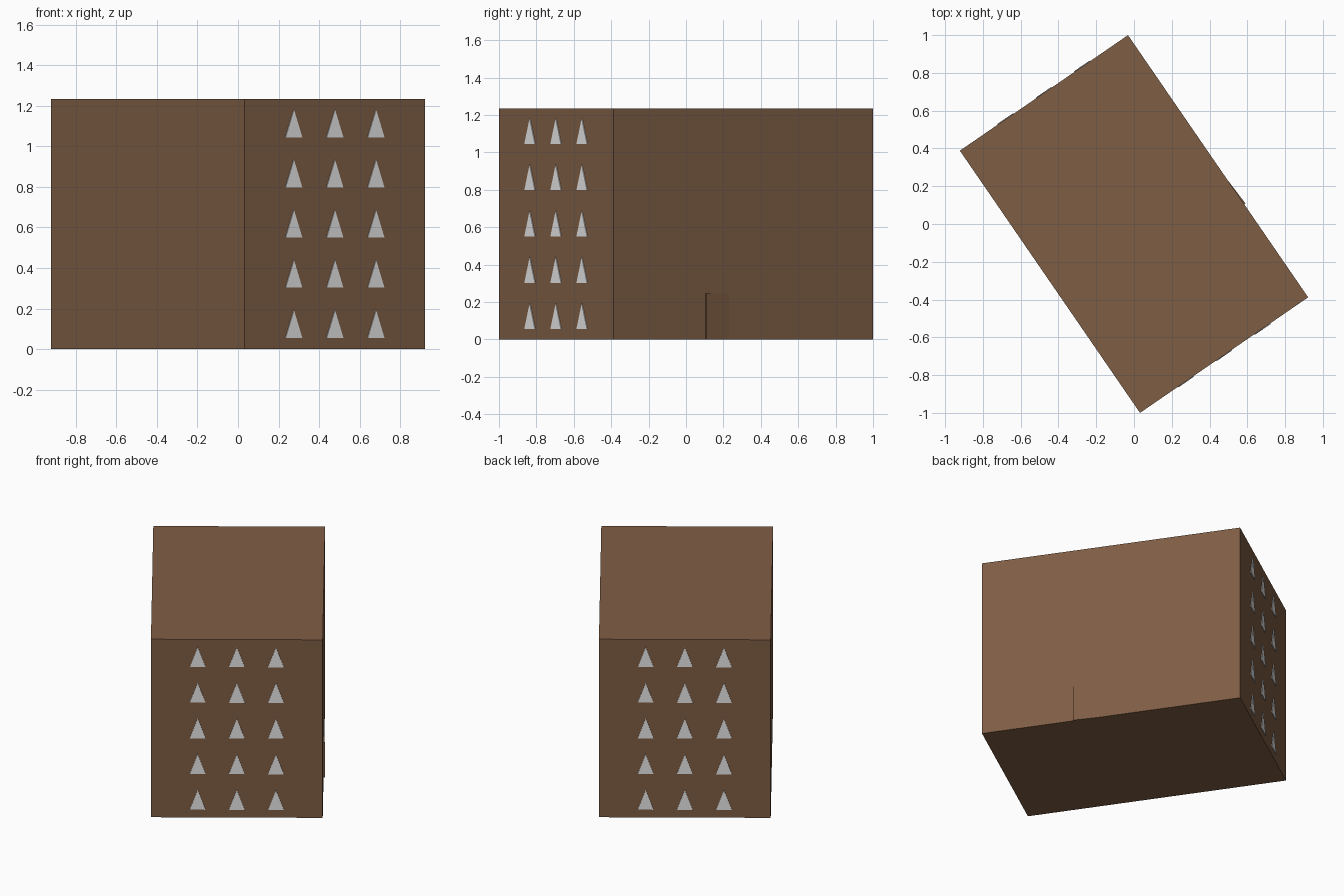
import bpy, bmesh, math
from mathutils import Matrix

if "Cube" in bpy.data.objects:
    bpy.data.objects.remove(bpy.data.objects["Cube"])

HX, HY, H = 0.54, 0.842, 1.235      # half width, half length, height
TURN = Matrix.Rotation(math.radians(34.5), 4, 'Z')


def material(name, rgb):
    m = bpy.data.materials.new(name)
    m.diffuse_color = (*rgb, 1.0)
    m.use_nodes = True
    m.node_tree.nodes["Principled BSDF"].inputs["Base Color"].default_value = m.diffuse_color
    return m


brown = material("brown_wall", (0.212, 0.111, 0.059))
grey = material("light_grey", (0.80, 0.80, 0.80))


def prism(bm, outline, offset):
    """Extrude a flat outline by an offset vector into a closed solid."""
    face = bm.faces.new([bm.verts.new(p) for p in outline])
    ext = bmesh.ops.extrude_face_region(bm, geom=[face])
    verts = [g for g in ext["geom"] if isinstance(g, bmesh.types.BMVert)]
    bmesh.ops.translate(bm, verts=verts, vec=offset)


def finish(bm, name, mat):
    bmesh.ops.recalc_face_normals(bm, faces=bm.faces)
    bm.transform(TURN)
    mesh = bpy.data.meshes.new(name)
    bm.to_mesh(mesh)
    bm.free()
    mesh.materials.append(mat)
    obj = bpy.data.objects.new(name, mesh)
    bpy.context.collection.objects.link(obj)


# Main block
bm = bmesh.new()
prism(bm, [(-HX, -HY, 0), (HX, -HY, 0), (HX, HY, 0), (-HX, HY, 0)], (0, 0, H))
finish(bm, "building_block", brown)

# Triangular windows: 3 x 5 thin plates on both short ends
for name, side in (("front_windows", -1), ("back_windows", 1)):
    bm = bmesh.new()
    y = side * (HY - 0.004)
    for col in (-1, 0, 1):
        for row in range(5):
            x, z = col * 0.246, 0.055 + row * 0.2475
            prism(bm, [(x - 0.05, y, z), (x + 0.05, y, z), (x, y, z + 0.137)],
                  (0, side * 0.008, 0))
    finish(bm, name, grey)

# Door on the long right side, standing slightly ajar
bm = bmesh.new()
prism(bm, [(HX - 0.004, -0.245, 0), (HX + 0.008, -0.245, 0),
           (HX + 0.0005, -0.094, 0), (HX - 0.004, -0.094, 0)], (0, 0, 0.245))
finish(bm, "door", brown)
